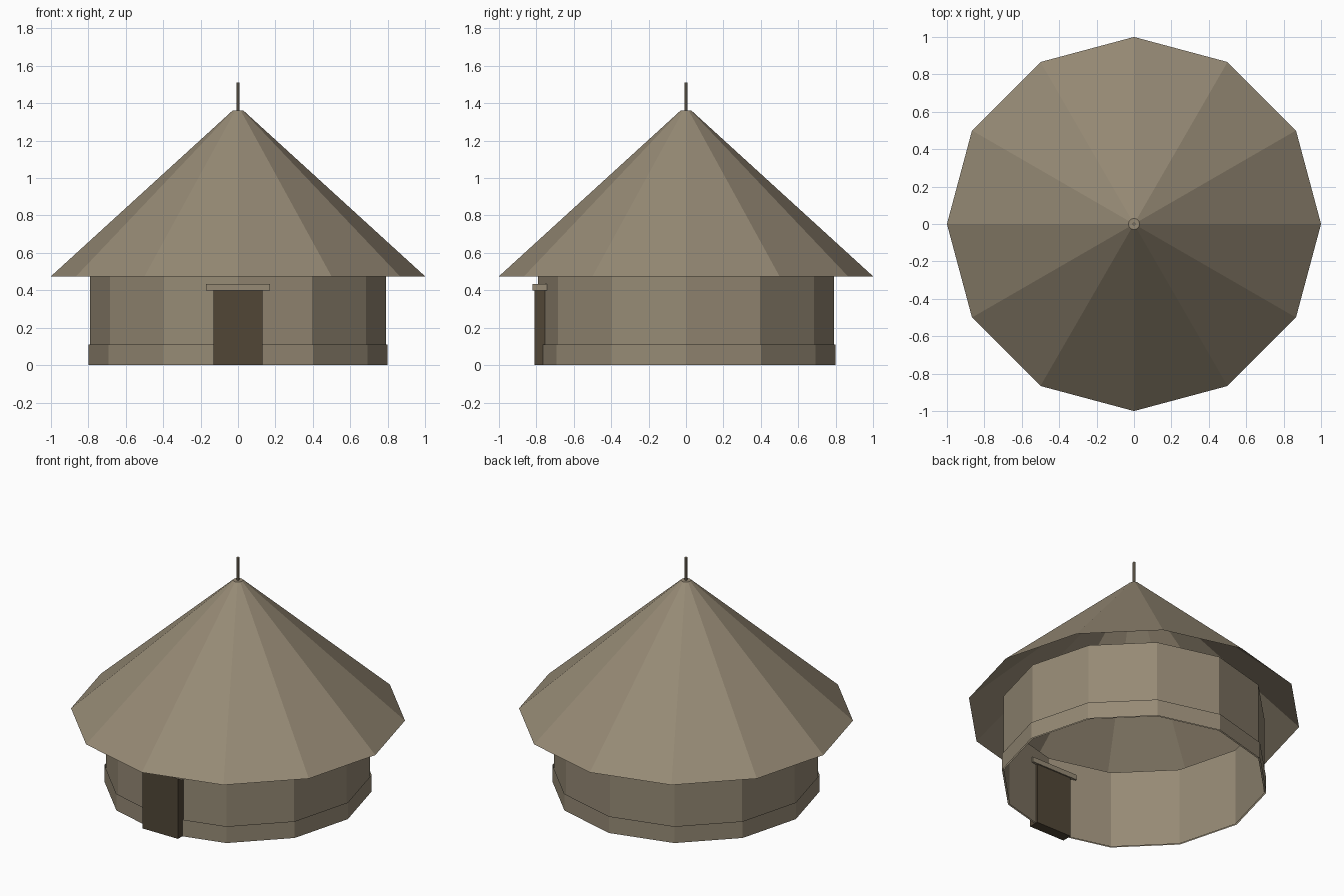
import bpy
import bmesh
import math

if "Cube" in bpy.data.objects:
    bpy.data.objects.remove(bpy.data.objects["Cube"])


def material(name, rgb):
    m = bpy.data.materials.new(name)
    m.diffuse_color = (*rgb, 1.0)
    m.use_nodes = True
    m.node_tree.nodes["Principled BSDF"].inputs["Base Color"].default_value = m.diffuse_color
    return m


clay = material("dry clay", (0.305, 0.254, 0.178))
dark_wood = material("dark wood", (0.082, 0.061, 0.037))


def finish(name, bm, mat):
    mesh = bpy.data.meshes.new(name)
    bm.to_mesh(mesh)
    bm.free()
    mesh.materials.append(mat)
    obj = bpy.data.objects.new(name, mesh)
    bpy.context.collection.objects.link(obj)
    return obj


def ring_shell(name, profile, sides, mat, cap_top=False):
    """Flat-sided shell through (radius, height) rings, open at the bottom."""
    bm = bmesh.new()
    rings = []
    for r, z in profile:
        angles = [2 * math.pi * i / sides for i in range(sides)]
        rings.append([bm.verts.new((r * math.cos(a), r * math.sin(a), z)) for a in angles])
    for low, high in zip(rings, rings[1:]):
        for i in range(sides):
            j = (i + 1) % sides
            bm.faces.new((low[i], low[j], high[j], high[i]))
    if cap_top:
        bm.faces.new(rings[-1])
    return finish(name, bm, mat)


def box(name, low, high, mat):
    bm = bmesh.new()
    bmesh.ops.create_cube(bm, size=1.0)
    for v in bm.verts:
        v.co = [(a + b) / 2 + c * (b - a) for a, b, c in zip(low, high, v.co)]
    return finish(name, bm, mat)


# Round wall, its top tucked just under the open roof
ring_shell("wall", [(0.79, 0.0), (0.79, 0.51)], 12, clay)

# Slightly wider band around the foot of the wall
ring_shell("base_band", [(0.80, 0.0), (0.80, 0.11)], 12, clay)

# Conical roof, open underneath, with a small flat tip
ring_shell("roof", [(1.0, 0.475), (0.03, 1.36)], 12, clay, cap_top=True)

# Thin pole on the tip
ring_shell("roof_pole", [(0.008, 1.34), (0.008, 1.51)], 8, clay, cap_top=True)

# Door and lintel, set through the front of the wall
box("door", (-0.13, -0.81, 0.0), (0.13, -0.743, 0.40), dark_wood)
box("lintel", (-0.17, -0.82, 0.40), (0.17, -0.735, 0.433), clay)
